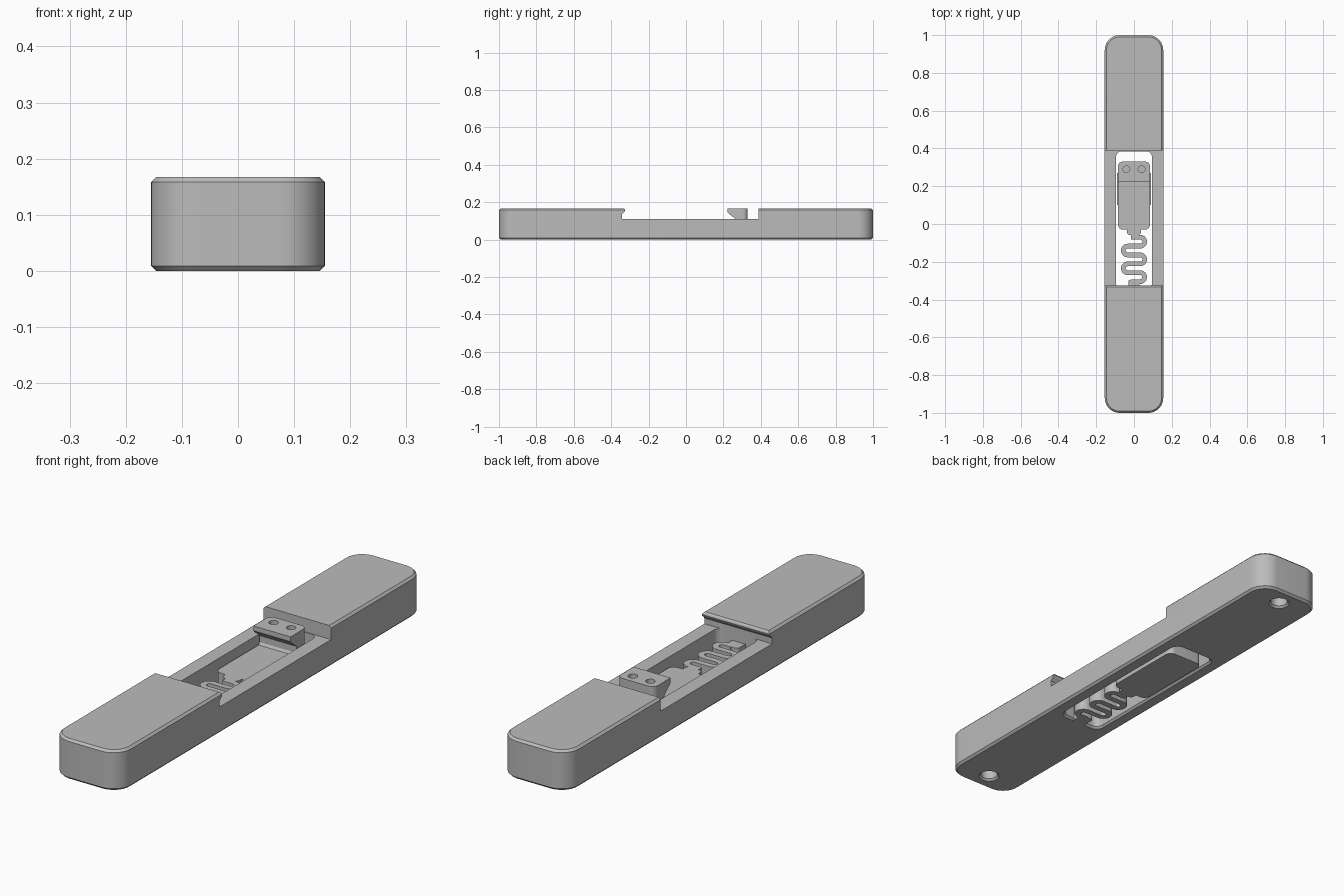
import bpy, bmesh, math
from mathutils import Vector

cube = bpy.data.objects.get("Cube")
if cube:
    bpy.data.objects.remove(cube, do_unlink=True)

grey = bpy.data.materials.new("light grey plastic")
grey.use_nodes = True
colour = (0.5, 0.5, 0.5, 1)
grey.diffuse_color = colour
grey.node_tree.nodes["Principled BSDF"].inputs["Base Color"].default_value = colour


def finish(name, bm):
    bmesh.ops.recalc_face_normals(bm, faces=bm.faces)
    mesh = bpy.data.meshes.new(name)
    bm.to_mesh(mesh)
    bm.free()
    obj = bpy.data.objects.new(name, mesh)
    bpy.context.collection.objects.link(obj)
    mesh.materials.append(grey)
    return obj


def rounded_rect(half_w, y0, y1, r, steps=8):
    """Outline with rounded corners, anticlockwise."""
    corners = [(half_w - r, y1 - r), (r - half_w, y1 - r),
               (r - half_w, y0 + r), (half_w - r, y0 + r)]
    points = []
    for i, (cx, cy) in enumerate(corners):
        for k in range(steps + 1):
            a = math.pi / 2 * (i + k / steps)
            points.append((cx + r * math.cos(a), cy + r * math.sin(a)))
    return points


def loft(name, rings):
    """Solid through a list of (z, outline) rings."""
    bm = bmesh.new()
    loops = [[bm.verts.new((x, y, z)) for x, y in pts] for z, pts in rings]
    n = len(loops[0])
    for a, b in zip(loops, loops[1:]):
        for i in range(n):
            j = (i + 1) % n
            bm.faces.new((a[i], a[j], b[j], b[i]))
    bm.faces.new(loops[0][::-1])
    bm.faces.new(loops[-1])
    return finish(name, bm)


def slab(name, half_w, y0, y1, r, z0, z1):
    pts = rounded_rect(half_w, y0, y1, r)
    return loft(name, [(z0, pts), (z1, pts)])


def side_prism(name, profile, half_w):
    """Extrude a (y, z) profile across x."""
    bm = bmesh.new()
    face = bm.faces.new([bm.verts.new((-half_w, y, z)) for y, z in profile])
    out = bmesh.ops.extrude_face_region(bm, geom=[face])["geom"]
    verts = [v for v in out if isinstance(v, bmesh.types.BMVert)]
    bmesh.ops.translate(bm, verts=verts, vec=(2 * half_w, 0, 0))
    return finish(name, bm)


def peg(x, y, rings):
    """Round cutter from (z, radius) rings."""
    turn = [2 * math.pi * k / 32 for k in range(32)]
    return loft("hole_cutter", [(z, [(x + r * math.cos(a), y + r * math.sin(a)) for a in turn])
                                for z, r in rings])


def cut(target, tool, operation="DIFFERENCE"):
    mod = target.modifiers.new("cut", "BOOLEAN")
    mod.operation, mod.solver, mod.object = operation, "EXACT", tool
    bpy.context.view_layer.objects.active = target
    bpy.ops.object.modifier_apply(modifier=mod.name)
    bpy.data.objects.remove(tool, do_unlink=True)


# Body: long rounded bar with chamfered rims
W, H, C, FLOOR = 0.155, 0.167, 0.009, 0.111
full = rounded_rect(W, -1, 1, 0.08, 12)
rim = rounded_rect(W - C, C - 1, 1 - C, 0.08 - C, 12)
body = loft("body", [(0, rim), (C, full), (H - C, full), (H, rim)])

# Recess across the top, with a rounded catch lip at the front
recess = [(0.388, 0.2), (0.388, FLOOR), (-0.342, FLOOR), (-0.342, 0.135), (-0.335, 0.143),
          (-0.327, 0.15), (-0.325, 0.156), (-0.327, 0.162), (-0.333, H), (-0.333, 0.2)]
cut(body, side_prism("recess_cutter", recess, 0.2))

# Through slot, flared at the bottom
slot = rounded_rect(0.095, -0.345, 0.385, 0.03)
flare = rounded_rect(0.111, -0.361, 0.401, 0.046)
cut(body, loft("slot_cutter", [(-0.008, flare), (0.008, slot), (0.13, slot)]))

# Sockets under both ends
for y in (-0.92, 0.92):
    cut(body, peg(0, y, [(-0.01, 0.052), (0.008, 0.034), (0.1, 0.034)]))

# Slider plate with neck and side ridges
TOP = 0.075
plate = slab("slider_plate", 0.085, -0.03, 0.33, 0.028, 0, TOP)
neck = slab("slider_neck", 0.036, -0.058, 0.0, 0.014, 0, TOP)
for side in (-1, 1):
    ridge = slab("slider_ridge", 0.006, 0.1, 0.27, 0.004, 0.03, 0.06)
    ridge.location.x = side * 0.085

# Latch block: hooked profile, rounded at the back, two finger holes
hook = [(0.222, H), (0.222, 0.147), (0.228, 0.14), (0.262, 0.112), (0.262, 0.085),
        (0.252, 0.07), (0.33, 0.07), (0.33, H)]
latch = side_prism("latch", hook, 0.085)
cut(latch, slab("latch_outline", 0.085, 0.15, 0.33, 0.025, 0, 0.2), "INTERSECT")
for x in (-0.04, 0.04):
    cut(latch, peg(x, 0.29, [(0.13, 0.018), (0.2, 0.018)]))

# Spring: serpentine ribbon from neck to front wall
ROWS, FIRST, PITCH, REACH, HALF = 6, -0.07, 0.047, 0.033, 0.0125
path = [Vector((0, FIRST))]
side = 1
for row in range(ROWS - 1):
    centre = FIRST - PITCH * (row + 0.5)
    for k in range(13):
        a = math.pi / 2 - math.pi * k / 12
        path.append(Vector((side * (REACH + PITCH / 2 * math.cos(a)),
                            centre + PITCH / 2 * math.sin(a))))
    side = -side
path.append(Vector((0, FIRST - PITCH * (ROWS - 1))))
left, right = [], []
for i, p in enumerate(path):
    d = (path[min(i + 1, len(path) - 1)] - path[max(i - 1, 0)]).normalized()
    normal = Vector((-d.y, d.x)) * HALF
    left.append(p + normal)
    right.append(p - normal)
bm = bmesh.new()
a, b = ([bm.verts.new((p.x, p.y, 0)) for p in edge] for edge in (left, right))
for i in range(len(path) - 1):
    bm.faces.new((a[i], a[i + 1], b[i + 1], b[i]))
out = bmesh.ops.extrude_face_region(bm, geom=bm.faces[:])["geom"]
bmesh.ops.translate(bm, verts=[v for v in out if isinstance(v, bmesh.types.BMVert)],
                    vec=(0, 0, TOP))
spring = finish("spring", bm)
spring_top = slab("spring_top_joint", 0.016, -0.083, -0.05, 0.006, 0, TOP)
spring_base = slab("spring_base", 0.03, -0.36, -0.295, 0.012, 0, TOP)

# Smooth shading with crisp edges
bpy.ops.object.select_all(action="DESELECT")
for obj in bpy.context.scene.objects:
    if obj.type == "MESH" and grey.name in obj.data.materials:
        obj.select_set(True)
        bpy.context.view_layer.objects.active = obj
bpy.ops.object.shade_smooth_by_angle(angle=math.radians(30))
